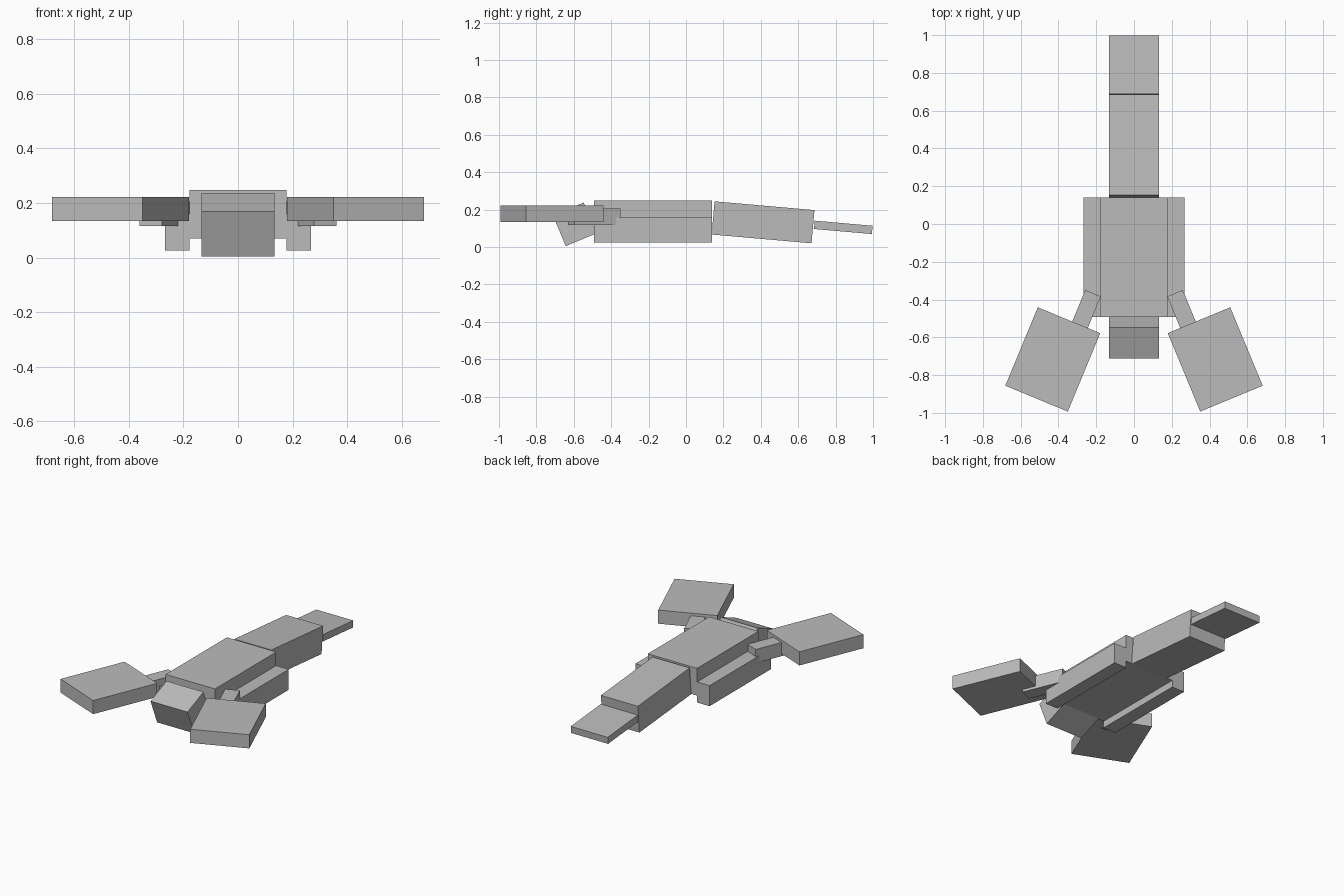
import bpy
from math import radians
from mathutils import Matrix, Vector

if "Cube" in bpy.data.objects:
    bpy.data.objects.remove(bpy.data.objects["Cube"])

grey = bpy.data.materials.new("plain grey")
grey.diffuse_color = (0.5, 0.5, 0.5, 1)
grey.use_nodes = True
grey.node_tree.nodes["Principled BSDF"].inputs["Base Color"].default_value = grey.diffuse_color


def box(name, center, size, axis='X', degrees=0):
    """Flat-sided box, turned about its own centre."""
    bpy.ops.mesh.primitive_cube_add(size=1)
    ob = bpy.context.object
    ob.name = name
    ob.data.transform(Matrix.Translation(Vector(center))
                      @ Matrix.Rotation(radians(degrees), 4, axis)
                      @ Matrix.Diagonal((*size, 1)))
    ob.data.materials.append(grey)
    return ob


# Torso and tilted head
box("body", (0, -0.176, 0.159), (0.356, 0.632, 0.178))
box("head", (0, -0.595, 0.121), (0.267, 0.178, 0.178), 'X', 22.5)

# Drooping two-part tail
box("tail_base", (0, 0.412, 0.132), (0.267, 0.536, 0.178), 'X', -5)
box("tail_tip", (0, 0.841, 0.105), (0.267, 0.311, 0.0445), 'X', -5)

# Mirrored side blocks, arms and broad claws
for side, s in (("right", 1), ("left", -1)):
    box(side + "_side_block", (s * 0.223, -0.176, 0.092), (0.09, 0.632, 0.134))
    box(side + "_arm", (s * 0.268, -0.49, 0.161), (0.089, 0.267, 0.089), 'Z', s * 22.5)
    box(side + "_claw", (s * 0.43, -0.717, 0.178), (0.358, 0.449, 0.089), 'Z', s * 22.5)
